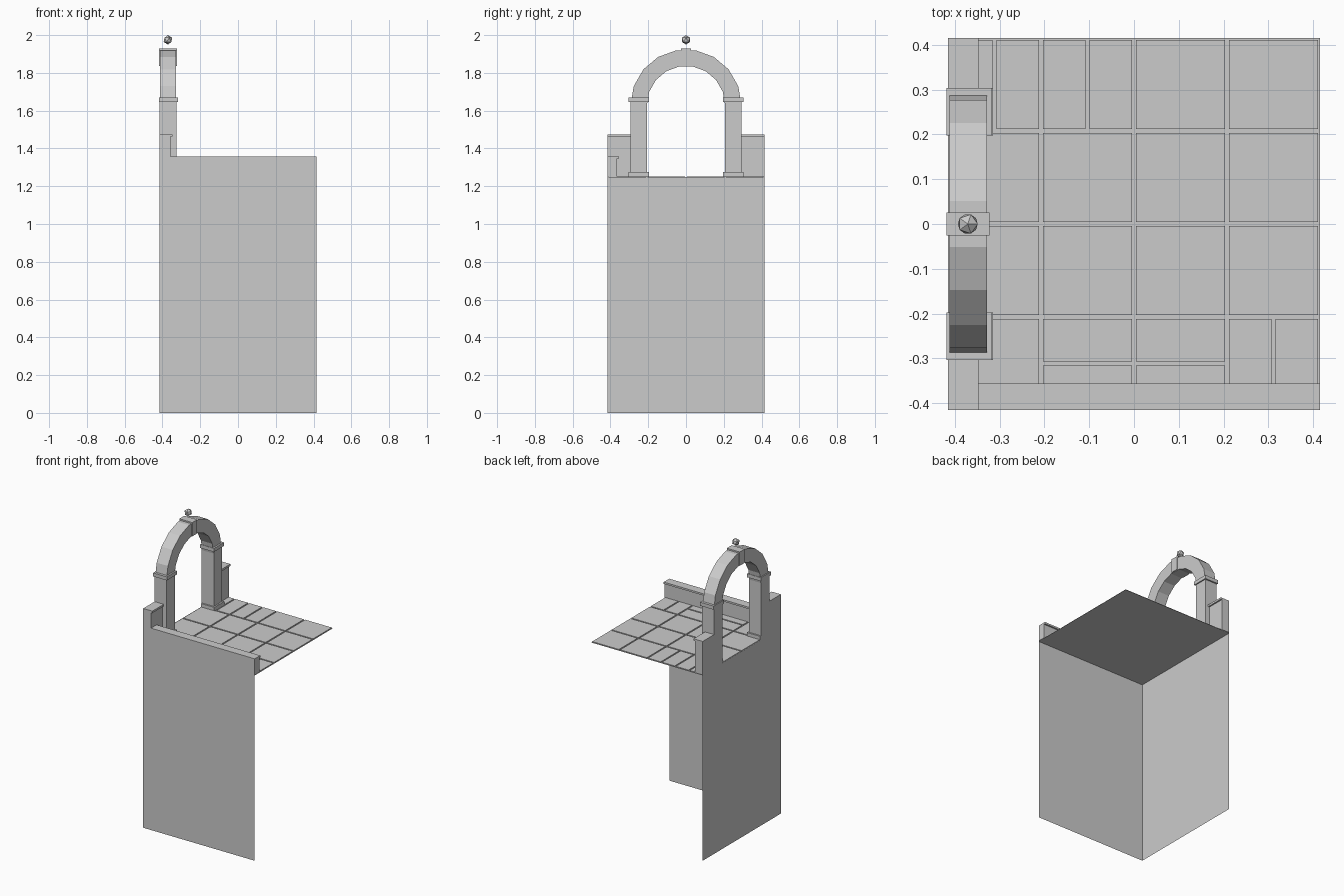
import bpy, bmesh, math
from mathutils import Vector

cube = bpy.data.objects.get("Cube")
if cube:
    bpy.data.objects.remove(cube, do_unlink=True)

stone = bpy.data.materials.new("grey_stone")
stone.use_nodes = True
GREY = (0.6, 0.6, 0.6, 1)
stone.diffuse_color = GREY
stone.node_tree.nodes["Principled BSDF"].inputs["Base Color"].default_value = GREY

H = 0.415        # half width of the plan
FLOOR = 1.25     # floor height


def finish(name, bm):
    bmesh.ops.recalc_face_normals(bm, faces=bm.faces)
    mesh = bpy.data.meshes.new(name)
    bm.to_mesh(mesh)
    bm.free()
    mesh.materials.append(stone)
    obj = bpy.data.objects.new(name, mesh)
    bpy.context.collection.objects.link(obj)
    return obj


def add_box(bm, x, y, z):
    verts = bmesh.ops.create_cube(bm, size=1)["verts"]
    for v in verts:
        v.co = Vector([(a + b) / 2 + c * (b - a) for (a, b), c in zip((x, y, z), v.co)])


def box(name, x, y, z):
    bm = bmesh.new()
    add_box(bm, x, y, z)
    return finish(name, bm)


def sheet(name, corners):
    bm = bmesh.new()
    bm.faces.new([bm.verts.new(c) for c in corners])
    return finish(name, bm)


# Single-sided supporting walls and floor slab
sheet("front_wall", [(-H, -H, 0), (H, -H, 0), (H, -H, FLOOR), (-H, -H, FLOOR)])
sheet("side_wall", [(-H, H, 0), (-H, -H, 0), (-H, -H, FLOOR), (-H, H, FLOOR)])
sheet("floor_slab", [(-H, -H, FLOOR - 0.004), (H, -H, FLOOR - 0.004),
                     (H, H, FLOOR - 0.004), (-H, H, FLOOR - 0.004)])

# Floor tiles: a four by four grid, some cells halved along x or y
SPLITS = {(0, 3): "x", (1, 3): "x", (1, 0): "y", (2, 0): "y", (3, 0): "x"}
CELL = H / 2
GAP = 0.0045
bm = bmesh.new()
for i in range(4):
    for j in range(4):
        split = SPLITS.get((i, j))
        nx, ny = (2 if split == "x" else 1), (2 if split == "y" else 1)
        w, d = CELL / nx, CELL / ny
        for a in range(nx):
            for b in range(ny):
                x, y = -H + i * CELL + a * w, -H + j * CELL + b * d
                add_box(bm, (x + GAP, x + w - GAP), (y + GAP, y + d - GAP),
                        (FLOOR - 0.003, FLOOR + 0.002))
finish("floor_tiles", bm)

# Front parapet with its overhanging cap
box("front_parapet", (-0.357, H), (-H, -0.366), (FLOOR, 1.346))
box("front_parapet_cap", (-0.357, H), (-H, -0.356), (1.346, 1.358))

# Mirrored wall stubs, pillars, plinths and imposts
for side, label in ((-1, "front"), (1, "back")):
    def span(a, b):
        return tuple(sorted((side * a, side * b)))
    box(label + "_stub", (-H, -0.357), span(0.29, H), (FLOOR, 1.462))
    box(label + "_stub_cap", (-H, -0.347), span(0.29, H), (1.462, 1.475))
    box(label + "_pillar", (-H, -0.325), span(0.207, 0.294), (FLOOR, 1.65))
    box(label + "_plinth", (-0.414, -0.315), span(0.197, 0.304), (FLOOR, 1.275))
    box(label + "_impost", (-0.419, -0.317), span(0.197, 0.304), (1.647, 1.671))

# Arch ring in nine straight segments, extruded along x
bm = bmesh.new()
angles = [math.radians(a) for a in range(-90, 91, 20)]
ring = [(r * math.sin(a), 1.63 + r * math.cos(a))
        for r, seq in ((0.294, angles), (0.207, angles[::-1])) for a in seq]
n = len(ring)
near = [bm.verts.new((-0.412, y, z)) for y, z in ring]
far = [bm.verts.new((-0.328, y, z)) for y, z in ring]
for k in range(n):
    m = (k + 1) % n
    bm.faces.new((near[k], near[m], far[m], far[k]))
for k in range(n // 2 - 1):
    for loop in (near, far):
        bm.faces.new((loop[k], loop[k + 1], loop[n - 2 - k], loop[n - 1 - k]))
finish("arch", bm)

# Keystone and faceted finial
box("keystone", (-0.418, -0.322), (-0.026, 0.026), (1.836, 1.929))
bm = bmesh.new()
bmesh.ops.create_icosphere(bm, subdivisions=1, radius=0.025)
bmesh.ops.translate(bm, verts=bm.verts, vec=(-0.371, 0, 1.975))
finish("finial", bm)
